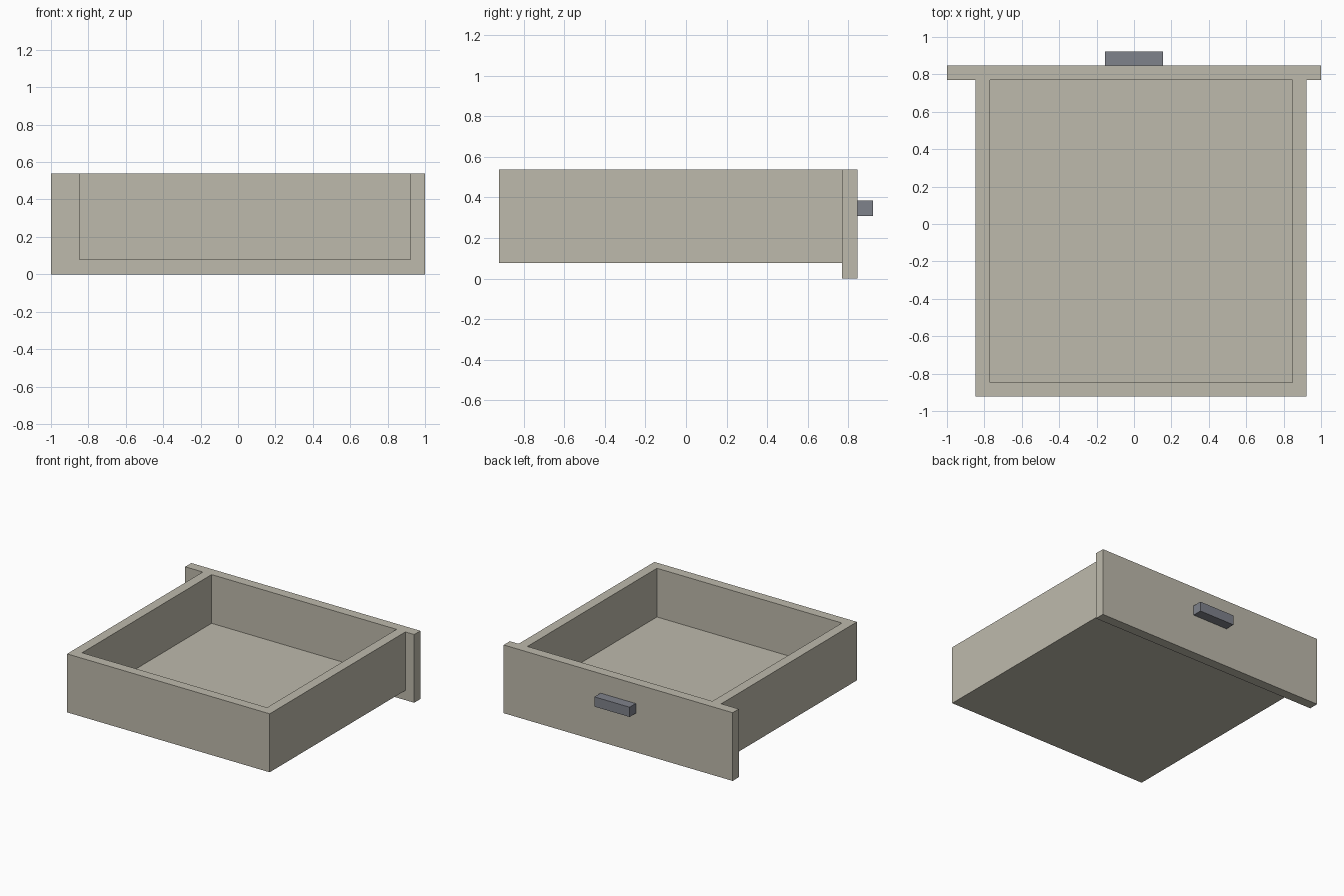
import bpy

cube = bpy.data.objects.get("Cube")
if cube:
    bpy.data.objects.remove(cube, do_unlink=True)

U = 1 / 13  # board thickness, the module for every dimension


def material(name, color):
    mat = bpy.data.materials.new(name)
    mat.use_nodes = True
    mat.diffuse_color = color
    bsdf = mat.node_tree.nodes["Principled BSDF"]
    bsdf.inputs["Base Color"].default_value = color
    bsdf.inputs["Roughness"].default_value = 0.8
    return mat


def box(name, low, high, mat):
    """Box between two corners given in board thicknesses."""
    bpy.ops.mesh.primitive_cube_add(size=1)
    obj = bpy.context.object
    obj.name = obj.data.name = name
    for v in obj.data.vertices:
        v.co = [(h if c > 0 else l) * U for c, l, h in zip(v.co, low, high)]
    obj.data.materials.append(mat)
    return obj


def combine(target, tool, operation):
    """Apply a boolean and discard the tool object."""
    mod = target.modifiers.new(operation.title(), "BOOLEAN")
    mod.operation = operation
    mod.solver = "EXACT"
    mod.object = tool
    bpy.ops.object.select_all(action="DESELECT")
    bpy.context.view_layer.objects.active = target
    target.select_set(True)
    bpy.ops.object.modifier_apply(modifier=mod.name)
    bpy.data.objects.remove(tool, do_unlink=True)


beige = material("warm beige", (0.515, 0.491, 0.413, 1))
grey = material("slate grey", (0.212, 0.223, 0.258, 1))

# Drawer body, joined to the wider and deeper face panel
drawer = box("drawer", (-11, -12, 1), (12, 10, 7), beige)
panel = box("face_panel", (-13, 10, 0), (13, 11, 7), beige)
combine(drawer, panel, "UNION")

# Open storage cavity, leaving the floor and walls one board thick
cavity = box("cavity_cutter", (-10, -11, 2), (11, 10, 8), beige)
cavity.hide_render = True
combine(drawer, cavity, "DIFFERENCE")

# Pull handle on the outside of the face panel
box("handle", (-2, 11, 4), (2, 12, 5), grey)
